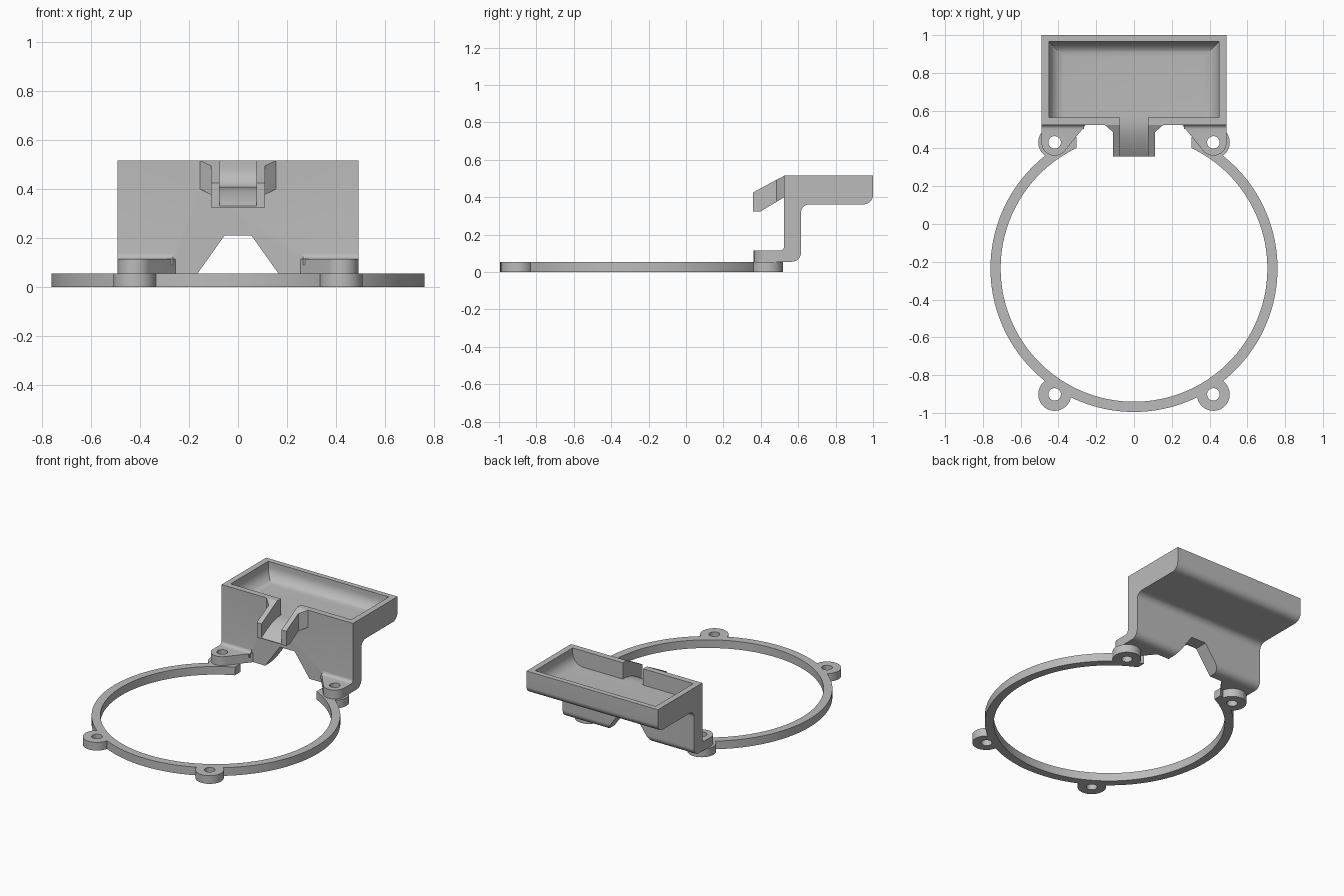
import bpy, bmesh
from math import cos, sin, pi, radians
from mathutils import Vector
from mathutils.geometry import convex_hull_2d

if "Cube" in bpy.data.objects:
    bpy.data.objects.remove(bpy.data.objects["Cube"])

grey = bpy.data.materials.new("grey plastic")
grey.use_nodes = True
GREY = (0.5, 0.5, 0.5, 1)
grey.diffuse_color = GREY
grey.node_tree.nodes["Principled BSDF"].inputs["Base Color"].default_value = GREY


def loft(name, rings):
    """Closed solid through rings of equal point count."""
    bm = bmesh.new()
    loops = [[bm.verts.new(p) for p in ring] for ring in rings]
    n = len(loops[0])
    for a, b in zip(loops, loops[1:]):
        for i in range(n):
            j = (i + 1) % n
            bm.faces.new((a[i], a[j], b[j], b[i]))
    bm.faces.new(loops[0])
    bm.faces.new(loops[-1])
    bmesh.ops.recalc_face_normals(bm, faces=bm.faces)
    mesh = bpy.data.meshes.new(name)
    bm.to_mesh(mesh)
    bm.free()
    mesh.materials.append(grey)
    obj = bpy.data.objects.new(name, mesh)
    bpy.context.collection.objects.link(obj)
    return obj


def prism(name, outline, axis, lo, hi):
    """Extrude a 2D outline along x, y or z."""
    place = {"x": lambda a, b, t: (t, a, b),
             "y": lambda a, b, t: (a, t, b),
             "z": lambda a, b, t: (a, b, t)}[axis]
    return loft(name, [[place(a, b, t) for a, b in outline] for t in (lo, hi)])


def arc(cx, cy, r, start, end, steps=10):
    angles = [radians(start + (end - start) * i / steps) for i in range(steps + 1)]
    return [(cx + r * cos(t), cy + r * sin(t)) for t in angles]


def circle(cx, cy, r, n=48):
    return arc(cx, cy, r, 0, 360, n)[:-1]


def combine(obj, other, operation):
    mod = obj.modifiers.new(operation, "BOOLEAN")
    mod.operation = operation
    mod.solver = "EXACT"
    mod.object = other
    bpy.context.view_layer.objects.active = obj
    bpy.ops.object.modifier_apply(modifier=mod.name)
    bpy.data.objects.remove(other)


def finish(obj):
    bpy.ops.object.select_all(action="DESELECT")
    obj.select_set(True)
    bpy.context.view_layer.objects.active = obj
    bpy.ops.object.shade_smooth_by_angle(angle=radians(25))


RING_Y, RING_H = -0.235, 0.055
LUG_X, LUG_Y = 0.42, 0.667
HOLE = 0.033

# Open ring with four screw lugs
ring = prism("mounting_ring", circle(0, RING_Y, 0.76, 128), "z", 0, RING_H)
spots = [(sx * LUG_X, RING_Y + sy * LUG_Y) for sx in (-1, 1) for sy in (-1, 1)]
for x, y in spots:
    combine(ring, prism("lug", circle(x, y, 0.087), "z", 0, RING_H), "UNION")
combine(ring, prism("bore", circle(0, RING_Y, 0.706, 128), "z", -0.1, 0.2), "DIFFERENCE")
for x, y in spots:
    combine(ring, prism("hole", circle(x, y, HOLE), "z", -0.1, 0.2), "DIFFERENCE")
gap = [(-0.305, 0.2), (0.305, 0.2), (0.305, 0.8), (-0.305, 0.8)]
combine(ring, prism("gap", gap, "z", -0.1, 0.2), "DIFFERENCE")
finish(ring)

# Bracket: upright wall and tray as one side profile
FRONT, TOP, FLOOR = 0.525, 0.515, 0.405
side = [(FRONT, RING_H)]
side += arc(0.565, 0.105, 0.05, -90, 0)
side += arc(0.66, 0.317, 0.045, 180, 90)
side += arc(0.95, 0.412, 0.05, -90, 0)
side += [(1.0, TOP), (FRONT, TOP)]
bracket = prism("tray_bracket", side, "x", -0.49, 0.49)

# Feet with a small fillet against the wall
for s in (-1, 1):
    y = RING_Y + LUG_Y
    pts = [Vector(p) for p in circle(s * LUG_X, y, 0.07)]
    pts += [Vector((s * x, v)) for x in (0.255, 0.49) for v in (FRONT, 0.55)]
    hull = [pts[i] for i in convex_hull_2d(pts)]
    combine(bracket, prism("foot", hull, "z", RING_H, 0.115), "UNION")
    fillet = arc(0.503, 0.137, 0.022, -90, 0, 6) + [(0.55, 0.137), (0.55, 0.09), (0.503, 0.09)]
    lo, hi = sorted((s * 0.265, s * 0.49))
    combine(bracket, prism("fillet", fillet, "x", lo, hi), "UNION")
    combine(bracket, prism("hole", circle(s * LUG_X, y, HOLE), "z", 0, 0.3), "DIFFERENCE")

# Spout, flaring where it meets the wall: y, half width, bottom, top
stations = [(0.357, 0.11, 0.325, 0.425), (0.40, 0.11, 0.325, 0.448),
            (0.485, 0.11, 0.376, 0.494), (FRONT, 0.155, 0.40, TOP),
            (0.545, 0.155, 0.40, TOP)]
spout = loft("spout", [[(-w, y, b), (w, y, b), (w, y, t), (-w, y, t)]
                       for y, w, b, t in stations])
combine(bracket, spout, "UNION")

# Tray cavity, rounded at the sides and back
R = 0.08
levels = [(R * (1 - sin(a)), FLOOR + R * (1 - cos(a)))
          for a in (pi / 2 * i / 10 for i in range(11))]
levels.append((0, 0.6))
cavity = loft("cavity", [[(i - 0.45, 0.565, z), (0.45 - i, 0.565, z),
                          (0.45 - i, 0.965 - i, z), (i - 0.45, 0.965 - i, z)]
                         for i, z in levels])
combine(bracket, cavity, "DIFFERENCE")

# Curved channel through the wall and spout
bed = [(0.62, FLOOR), (0.54, FLOOR), (0.50, 0.399), (0.46, 0.386), (0.42, 0.368),
       (0.38, 0.345), (0.34, 0.318), (0.34, 0.6), (0.62, 0.6)]
combine(bracket, prism("channel", bed, "x", -0.075, 0.075), "DIFFERENCE")

# Tapered opening at the foot of the wall
opening = [(-0.204, 0), (0.204, 0), (0.055, 0.21), (-0.055, 0.21)]
combine(bracket, prism("opening", opening, "y", 0.45, 0.75), "DIFFERENCE")
finish(bracket)
